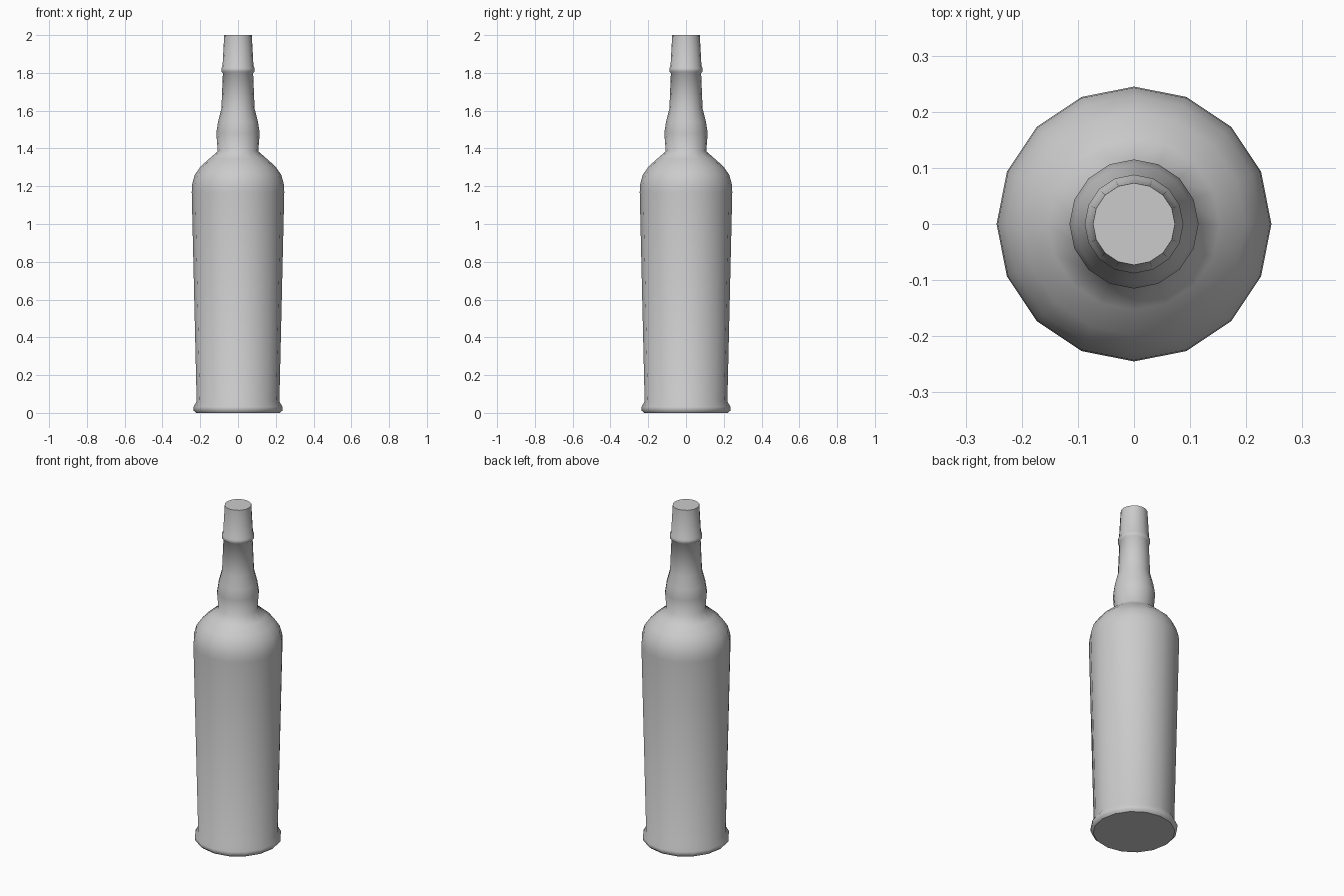
import bpy
import bmesh
import math

cube = bpy.data.objects.get("Cube")
if cube:
    bpy.data.objects.remove(cube, do_unlink=True)

SIDES = 16

grey = bpy.data.materials.new("plain_grey")
grey.use_nodes = True
colour = (0.6, 0.6, 0.6, 1.0)
grey.diffuse_color = colour
grey.node_tree.nodes["Principled BSDF"].inputs["Base Color"].default_value = colour

# Half outline of each section: (radius, height) from the bottom up
foot = [(0.222, 0), (0.235, 0.012), (0.236, 0.032), (0.219, 0.06)]
body = [(0.245, 1.17), (0.243, 1.21), (0.229, 1.26), (0.198, 1.305), (0.153, 1.345)]
neck = [(0.107, 1.385), (0.115, 1.48), (0.106, 1.54), (0.088, 1.61), (0.08, 1.8)]
lip = [(0.088, 1.807), (0.088, 1.825), (0.082, 1.835), (0.073, 2.0)]


def lathe(name, profile):
    """Turn a half outline around z and close both ends."""
    bm = bmesh.new()
    rings = []
    for radius, height in profile:
        ring = []
        for i in range(SIDES):
            a = math.tau * i / SIDES
            ring.append(bm.verts.new((radius * math.cos(a), radius * math.sin(a), height)))
        rings.append(ring)
    for low, high in zip(rings, rings[1:]):
        for i in range(SIDES):
            j = (i + 1) % SIDES
            bm.faces.new((low[i], low[j], high[j], high[i]))
    bm.faces.new(rings[0][::-1])
    bm.faces.new(rings[-1])
    mesh = bpy.data.meshes.new(name)
    bm.to_mesh(mesh)
    bm.free()
    mesh.materials.append(grey)
    obj = bpy.data.objects.new(name, mesh)
    bpy.context.collection.objects.link(obj)
    return obj


bottle = lathe("bottle", foot + body + neck + lip)

# Smooth sides with crisp end caps
bpy.ops.object.select_all(action="DESELECT")
bottle.select_set(True)
bpy.context.view_layer.objects.active = bottle
bpy.ops.object.shade_smooth_by_angle(angle=math.radians(58))
for face in bottle.data.polygons:
    if len(face.vertices) == SIDES:
        face.use_smooth = False
